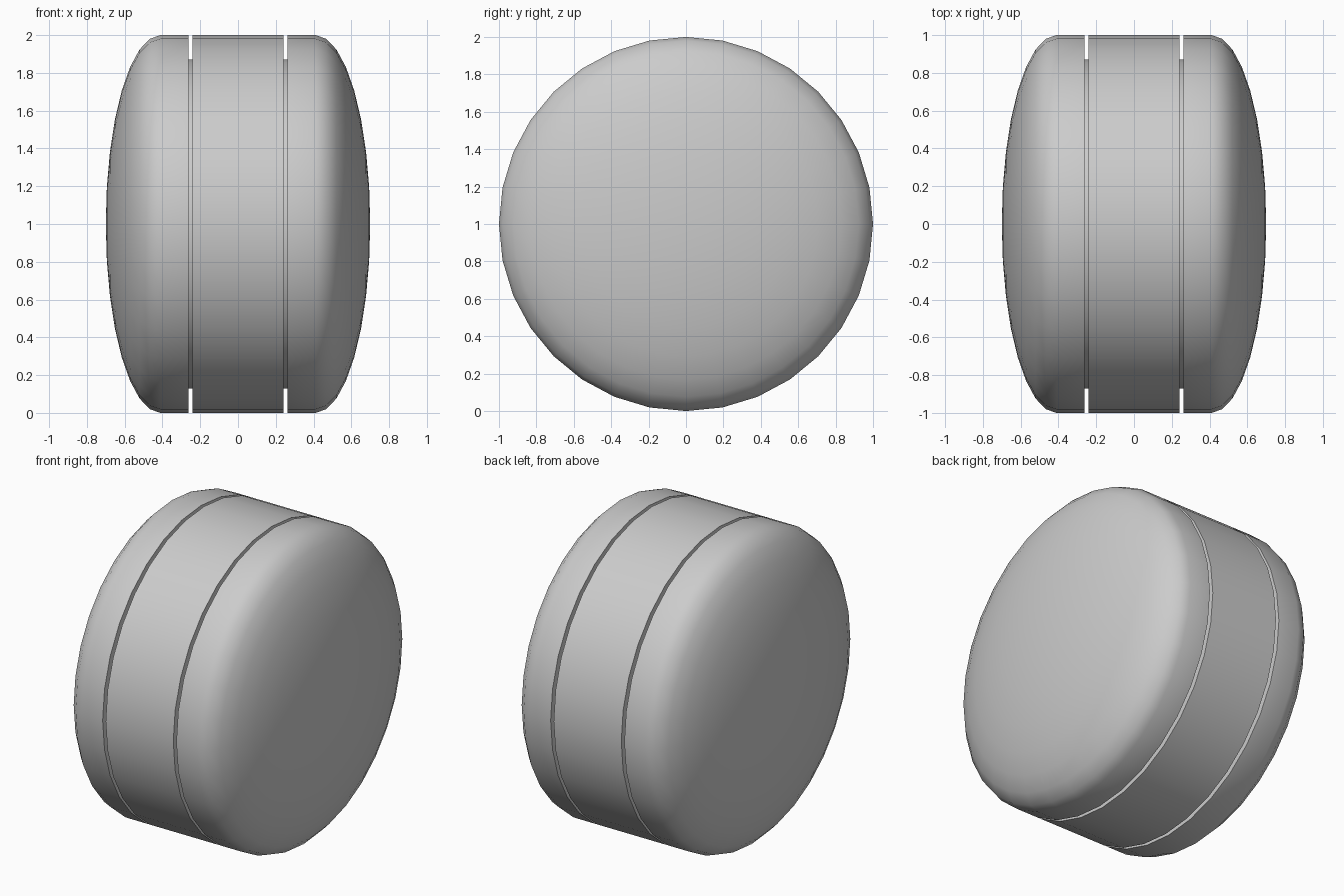
import bpy, bmesh, math

if "Cube" in bpy.data.objects:
    bpy.data.objects.remove(bpy.data.objects["Cube"])

SIDES = 32
grey = bpy.data.materials.new("plain_grey")
grey.diffuse_color = (0.6, 0.6, 0.6, 1)
grey.use_nodes = True
grey.node_tree.nodes["Principled BSDF"].inputs["Base Color"].default_value = grey.diffuse_color

# Half profile as (x, radius): groove floor, groove walls, rim, squashed dome
half = [(0.24, 0.87), (0.262, 0.87), (0.262, 1.0)]
for k in range(8):
    a = math.radians(11.25 * k)
    half.append((0.41 + 0.29 * math.sin(a), math.cos(a)))
half = [(0.24, 1.0)] + half
profile = [(-x, r) for x, r in reversed(half)] + half

# Lathe the profile around the x axis, closing each end at a pole
bm = bmesh.new()
rings = []
for x, r in profile:
    rings.append([bm.verts.new((x, r * math.cos(t), 1 + r * math.sin(t)))
                  for t in (2 * math.pi * i / SIDES for i in range(SIDES))])
for a, b in zip(rings, rings[1:]):
    for i in range(SIDES):
        j = (i + 1) % SIDES
        bm.faces.new((a[i], a[j], b[j], b[i]))
for ring, x in ((rings[0], -0.7), (rings[-1], 0.7)):
    pole = bm.verts.new((x, 0, 1))
    for i in range(SIDES):
        bm.faces.new((ring[i], ring[(i + 1) % SIDES], pole))
bmesh.ops.recalc_face_normals(bm, faces=bm.faces)

mesh = bpy.data.meshes.new("grooved_drum")
bm.to_mesh(mesh)
bm.free()
mesh.materials.append(grey)
drum = bpy.data.objects.new("grooved_drum", mesh)
bpy.context.collection.objects.link(drum)

# Smooth shading with crisp groove edges
bpy.context.view_layer.objects.active = drum
drum.select_set(True)
bpy.ops.object.shade_smooth_by_angle(angle=math.radians(40))
